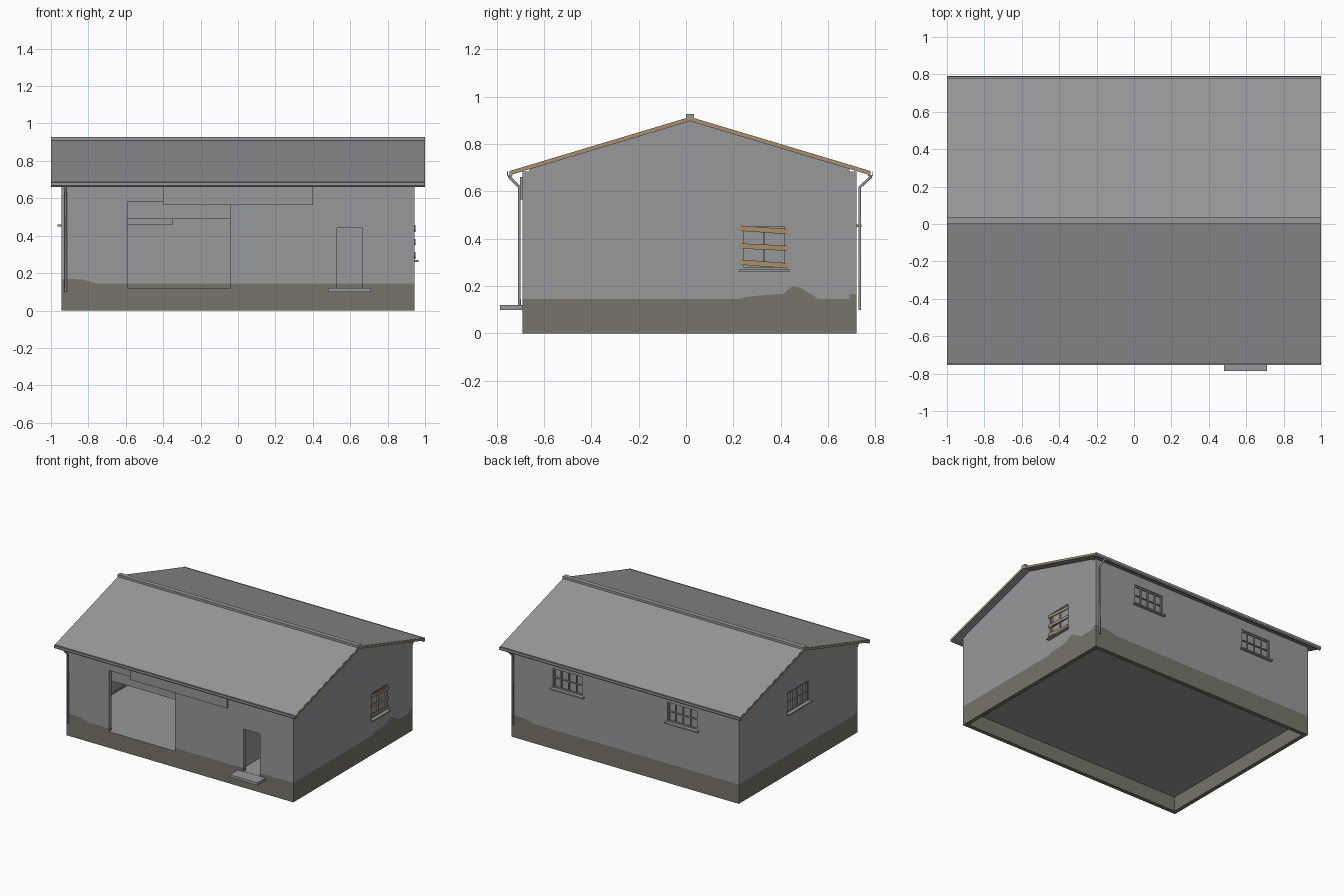
import bpy
import bmesh
from mathutils import Matrix, Vector

cube = bpy.data.objects.get("Cube")
if cube:
    bpy.data.objects.remove(cube, do_unlink=True)


def material(name, rgb):
    m = bpy.data.materials.new(name)
    m.use_nodes = True
    m.diffuse_color = (*rgb, 1)
    m.node_tree.nodes["Principled BSDF"].inputs["Base Color"].default_value = (*rgb, 1)
    return m


GREY = material("plain grey", (0.31, 0.315, 0.325))
DIRT = material("olive dirt", (0.185, 0.178, 0.14))
WOOD = material("tan wood", (0.40, 0.28, 0.15))

# Main dimensions
WX, FRONT, BACK, T = 0.943, -0.69, 0.72, 0.03
MID, RIDGE, SLOPE = 0.0175, 0.915, 0.3
FLOOR, GRIME = 0.12, 0.145
# Outward direction and outer surface distance of each wall
SIDES = {"front": ("y", -1, FRONT), "back": ("y", 1, BACK),
         "right": ("x", 1, WX), "left": ("x", -1, -WX)}


def roof_z(y, drop=0.0):
    return RIDGE - drop - SLOPE * abs(y - MID)


def add_object(name, mesh, mat):
    mesh.materials.clear()
    mesh.materials.append(mat)
    ob = bpy.data.objects.new(name, mesh)
    bpy.context.collection.objects.link(ob)
    return ob


def plate(name, loops, axis, centre, thick, mat):
    """Flat outline with holes, standing across the given axis."""
    cu = bpy.data.curves.new(name, "CURVE")
    cu.dimensions, cu.fill_mode, cu.extrude = "2D", "BOTH", thick / 2
    for pts in loops:
        sp = cu.splines.new("POLY")
        sp.points.add(len(pts) - 1)
        for p, (u, v) in zip(sp.points, pts):
            p.co = (u, v, 0, 1)
        sp.use_cyclic_u, sp.use_smooth = True, False
    tmp = bpy.data.objects.new(name + " outline", cu)
    mesh = bpy.data.meshes.new_from_object(tmp)
    bpy.data.objects.remove(tmp)
    bpy.data.curves.remove(cu)
    if axis == "y":
        cols = (Vector((1, 0, 0)), Vector((0, 0, 1)), Vector((0, -1, 0)), Vector((0, centre, 0)))
    else:
        cols = (Vector((0, 1, 0)), Vector((0, 0, 1)), Vector((1, 0, 0)), Vector((centre, 0, 0)))
    mesh.transform(Matrix([[c[i] for c in cols] for i in range(3)] + [[0, 0, 0, 1]]))
    return add_object(name, mesh, mat)


def boxes(name, spans, mat):
    """One object made of boxes given as (x0, x1, y0, y1, z0, z1)."""
    bm = bmesh.new()
    for x0, x1, y0, y1, z0, z1 in spans:
        mat4 = Matrix.Translation(((x0 + x1) / 2, (y0 + y1) / 2, (z0 + z1) / 2))
        mat4 = mat4 @ Matrix.Diagonal((abs(x1 - x0), abs(y1 - y0), z1 - z0, 1))
        bmesh.ops.create_cube(bm, size=1, matrix=mat4)
    mesh = bpy.data.meshes.new(name)
    bm.to_mesh(mesh)
    bm.free()
    return add_object(name, mesh, mat)


def on_wall(side, u0, u1, v0, v1, d0, d1):
    """Box span on a wall: along, up, and outward from its surface."""
    axis, sign, pos = SIDES[side]
    a, b = sorted((pos + sign * d0, pos + sign * d1))
    return (u0, u1, a, b, v0, v1) if axis == "y" else (a, b, u0, u1, v0, v1)


def rect(u0, u1, v0, v1):
    return [(u0, v0), (u1, v0), (u1, v1), (u0, v1)]


def wall(side, lower, upper, top, holes=()):
    """Dirty lower band and clean upper part meeting along one line."""
    axis, sign, pos = SIDES[side]
    centre = pos - sign * T / 2
    base = [(lower[-1][0], 0), (lower[0][0], 0)]
    plate(side + "_wall_base", [lower + base], axis, centre, T, DIRT)
    plate(side + "_wall", [upper + top, *holes], axis, centre, T, GREY)


def window(name, side, u0, u1, v0, v1, cols):
    bar, mid = 0.009, (v0 + v1) / 2
    parts = [(u0, u1, v0, v0 + bar), (u0, u1, v1 - bar, v1),
             (u0, u0 + bar, v0, v1), (u1 - bar, u1, v0, v1),
             (u0, u1, mid - bar / 3, mid + bar / 3)]
    for i in range(1, cols):
        c = u0 + (u1 - u0) * i / cols
        parts.append((c - bar / 3, c + bar / 3, v0, v1))
    boxes(name + "_frame", [on_wall(side, *p, -0.018, -0.006) for p in parts], GREY)
    boxes(name + "_pane", [on_wall(side, u0, u1, v0, v1, -0.02, -0.016)], GREY)
    boxes(name + "_sill", [on_wall(side, u0 - 0.012, u1 + 0.012, v0 - 0.01, v0, -0.02, 0.022)], GREY)


# Front wall with its two openings
DOORS = [(-0.59, -0.04, 0.58), (0.53, 0.665, 0.44)]
bump = [(-WX, 0.165), (-0.91, 0.17), (-0.83, 0.165), (-0.76, GRIME)]
low, up = list(bump), list(bump)
for a, b, head in DOORS:
    low += [(a, GRIME), (a, FLOOR), (b, FLOOR), (b, GRIME)]
    up += [(a, GRIME), (a, head), (b, head), (b, GRIME)]
end = [(WX, GRIME)]
eave = roof_z(FRONT, 0.018)
eave_line = [(WX, eave), (-WX, eave)]
wall("front", low + end, up + end, eave_line)

# Back wall, dirt heaped at the opposite corner
back_line = [(-WX, GRIME)] + [(-x, z) for x, z in reversed(bump)]
back_windows = [(c - 0.125, c + 0.125, 0.46, 0.61) for c in (-0.475, 0.475)]
wall("back", back_line, back_line, eave_line, [rect(*w) for w in back_windows])
for i, w in enumerate(back_windows):
    window("back_window_%d" % (i + 1), "back", *w, 4)

# Gable walls
y0, y1 = FRONT + T, BACK - T
gable = [(y, roof_z(y, 0.018)) for y in (y1, MID, y0)]
left_window = (MID - 0.125, MID + 0.125, 0.46, 0.61)
right_window = (0.235, 0.425, 0.27, 0.46)
flat = [(y0, GRIME), (y1, GRIME)]
heap = [(y0, GRIME), (0.225, GRIME), (0.25, 0.155), (0.41, 0.168), (0.45, 0.2),
        (0.48, 0.195), (0.53, 0.165), (0.56, GRIME), (y1, GRIME)]
wall("left", flat, flat, gable, [rect(*left_window)])
wall("right", heap, heap, gable, [rect(*right_window)])
window("left_window", "left", *left_window, 4)
window("right_window", "right", *right_window, 2)

# Boards nailed over the right window
for i, (za, zb) in enumerate([(0.445, 0.43), (0.37, 0.36), (0.302, 0.286)]):
    h = 0.011
    plate("window_board_%d" % (i + 1),
          [[(0.222, za - h), (0.432, zb - h), (0.432, zb + h), (0.222, za + h)]],
          "x", WX + 0.003, 0.006, WOOD)

# Floor, doorway thresholds, inner partition and doorstep
floor_spans = [(-WX + T, WX - T, y0, y1, FLOOR - 0.012, FLOOR)]
boxes("floor", floor_spans, GREY)
boxes("partition", [(0.475, 0.495, y0, y1, FLOOR, 0.69)], GREY)
boxes("thresholds", [(a, b, FRONT + 0.001, y0, FLOOR - 0.01, FLOOR + 0.001) for a, b, _ in DOORS], GREY)
boxes("doorstep", [(0.48, 0.71, -0.785, FRONT, 0.1, 0.12)], GREY)

# Rolled-up shutter and the long panel over the big opening
boxes("shutter", [on_wall("front", -0.59, -0.04, 0.488, 0.59, -0.05, -0.035)], GREY)
boxes("header_panel", [on_wall("front", -0.4, 0.4, 0.565, 0.66, 0, 0.012)], GREY)

# Roof sheet, ridge cap and wooden verge boards
YF, YB = -0.745, 0.78


def roof_profile(top, bottom):
    ys = (YF, MID, YB)
    return [(y, roof_z(y, top)) for y in ys] + [(y, roof_z(y, bottom)) for y in reversed(ys)]


plate("roof", [roof_profile(0, 0.018)], "x", 0, 1.992, GREY)
for name, x in (("left_verge_board", -0.998), ("right_verge_board", 0.998)):
    plate(name, [roof_profile(0.002, 0.018)], "x", x, 0.004, WOOD)
boxes("ridge_cap", [(-1, 1, MID - 0.017, MID + 0.017, 0.905, 0.927)], GREY)

# Gutters: small open channels along both eaves
for name, y, s in (("front_gutter", YF, -1), ("back_gutter", YB, 1)):
    prof = [(-0.012, 0.685), (-0.012, 0.668), (-0.006, 0.661), (0.004, 0.661), (0.01, 0.668),
            (0.01, 0.685), (0.007, 0.685), (0.007, 0.67), (-0.009, 0.67), (-0.009, 0.685)]
    plate(name, [[(y + s * a, z) for a, z in prof]], "x", 0, 2, GREY)

# Downpipes at opposite corners
for name, x, y, wy, s in (("front_downpipe", -0.92, YF, FRONT, -1), ("back_downpipe", 0.92, YB, BACK, 1)):
    cu = bpy.data.curves.new(name, "CURVE")
    cu.dimensions, cu.bevel_depth, cu.bevel_resolution, cu.use_fill_caps = "3D", 0.007, 1, True
    py = wy + s * 0.014
    path = [(x, y, 0.668), (x, y, 0.66), (x, py, 0.618), (x, py, 0.1)]
    sp = cu.splines.new("POLY")
    sp.points.add(len(path) - 1)
    for p, co in zip(sp.points, path):
        p.co = (*co, 1)
    tmp = bpy.data.objects.new(name + " path", cu)
    mesh = bpy.data.meshes.new_from_object(tmp)
    bpy.data.objects.remove(tmp)
    bpy.data.curves.remove(cu)
    add_object(name, mesh, GREY)
